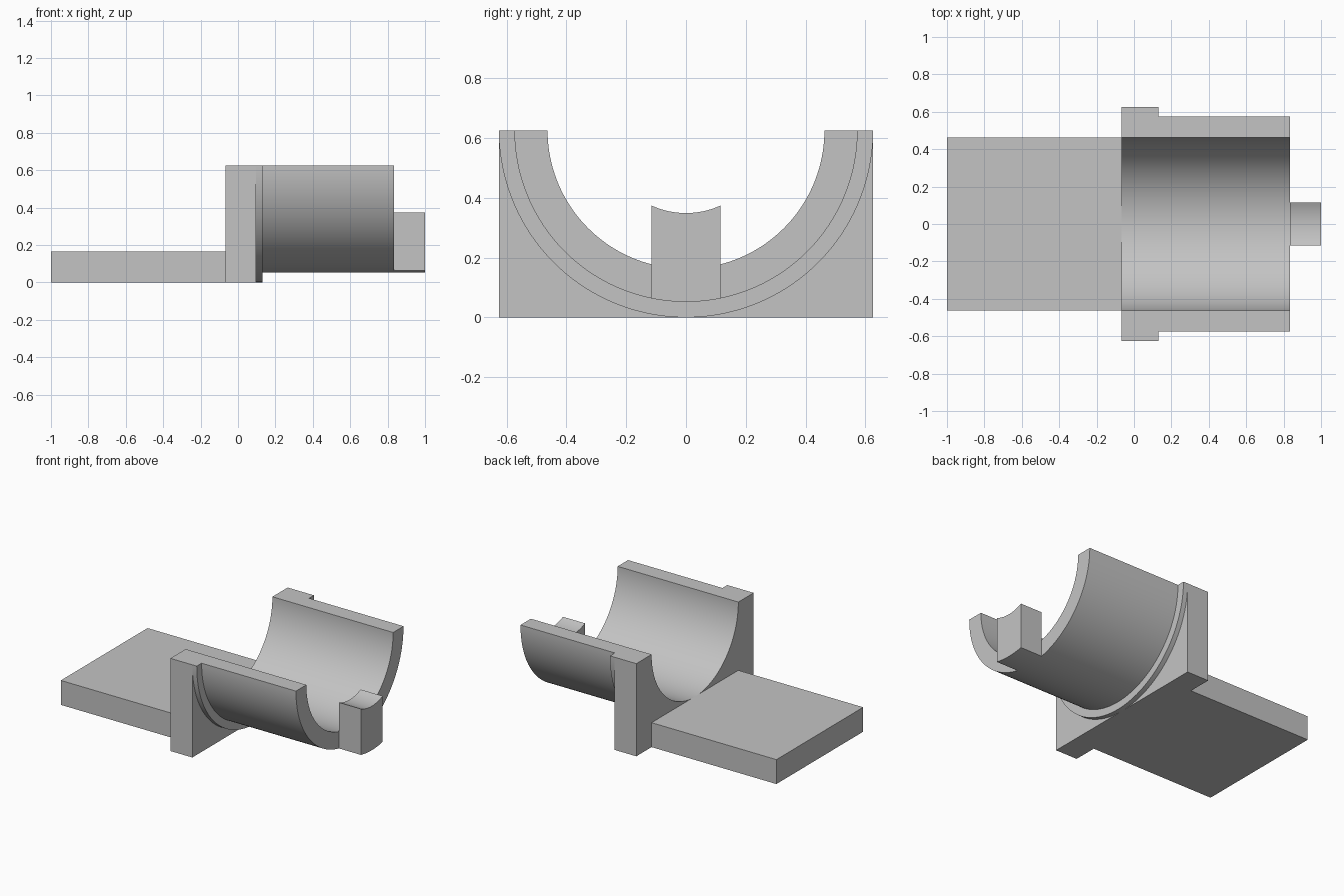
import bpy
import bmesh
from math import pi, cos, sin, asin

default_cube = bpy.data.objects.get("Cube")
if default_cube:
    bpy.data.objects.remove(default_cube)

AXIS_Z = 0.626     # height of the bore axis, level with the rim
BORE = 0.463       # inner radius of the half pipe
SLEEVE = 0.574     # outer radius of the half pipe
SEGMENTS = 96

grey = bpy.data.materials.new("plain grey")
grey.use_nodes = True
colour = (0.55, 0.55, 0.55, 1)
grey.diffuse_color = colour
grey.node_tree.nodes["Principled BSDF"].inputs["Base Color"].default_value = colour


def arc(radius, half_angle=pi / 2, steps=SEGMENTS):
    """Arc below the bore axis, running from -y to +y, as (y, z) points."""
    angles = [half_angle * (2 * i / steps - 1) for i in range(steps + 1)]
    return [(radius * sin(a), AXIS_Z - radius * cos(a)) for a in angles]


def extrude_x(name, profile, x0, x1):
    """Solid made by pushing a (y, z) profile along x."""
    bm = bmesh.new()
    face = bm.faces.new([bm.verts.new((x0, y, z)) for y, z in profile])
    pushed = bmesh.ops.extrude_face_region(bm, geom=[face])
    verts = [g for g in pushed["geom"] if isinstance(g, bmesh.types.BMVert)]
    bmesh.ops.translate(bm, verts=verts, vec=(x1 - x0, 0, 0))
    bmesh.ops.recalc_face_normals(bm, faces=bm.faces)
    mesh = bpy.data.meshes.new(name)
    bm.to_mesh(mesh)
    bm.free()
    mesh.materials.append(grey)
    obj = bpy.data.objects.new(name, mesh)
    bpy.context.collection.objects.link(obj)
    bpy.ops.object.select_all(action="DESELECT")
    obj.select_set(True)
    bpy.context.view_layer.objects.active = obj
    bpy.ops.object.shade_smooth_by_angle(angle=pi / 6)
    return obj


bore = arc(BORE)

# Flat base plate
w, h = 0.463, 0.165
extrude_x("base_plate", [(-w, 0), (w, 0), (w, h), (-w, h)], -1, -0.067)

# Square saddle block with the bore cut through it
w = AXIS_Z
extrude_x("saddle_block", bore + [(w, AXIS_Z), (w, 0), (-w, 0), (-w, AXIS_Z)], -0.067, 0.097)

# Half-round collar and long half-round sleeve
extrude_x("collar", bore + arc(AXIS_Z)[::-1], 0.097, 0.13)
extrude_x("sleeve", bore + arc(SLEEVE)[::-1], 0.13, 0.835)

# Raised end tab, curved above and below around the same axis
w, top = 0.115, 0.277
tab = arc(top, asin(w / top), 16) + arc(SLEEVE, asin(w / SLEEVE), 16)[::-1]
extrude_x("end_tab", tab, 0.835, 1)
